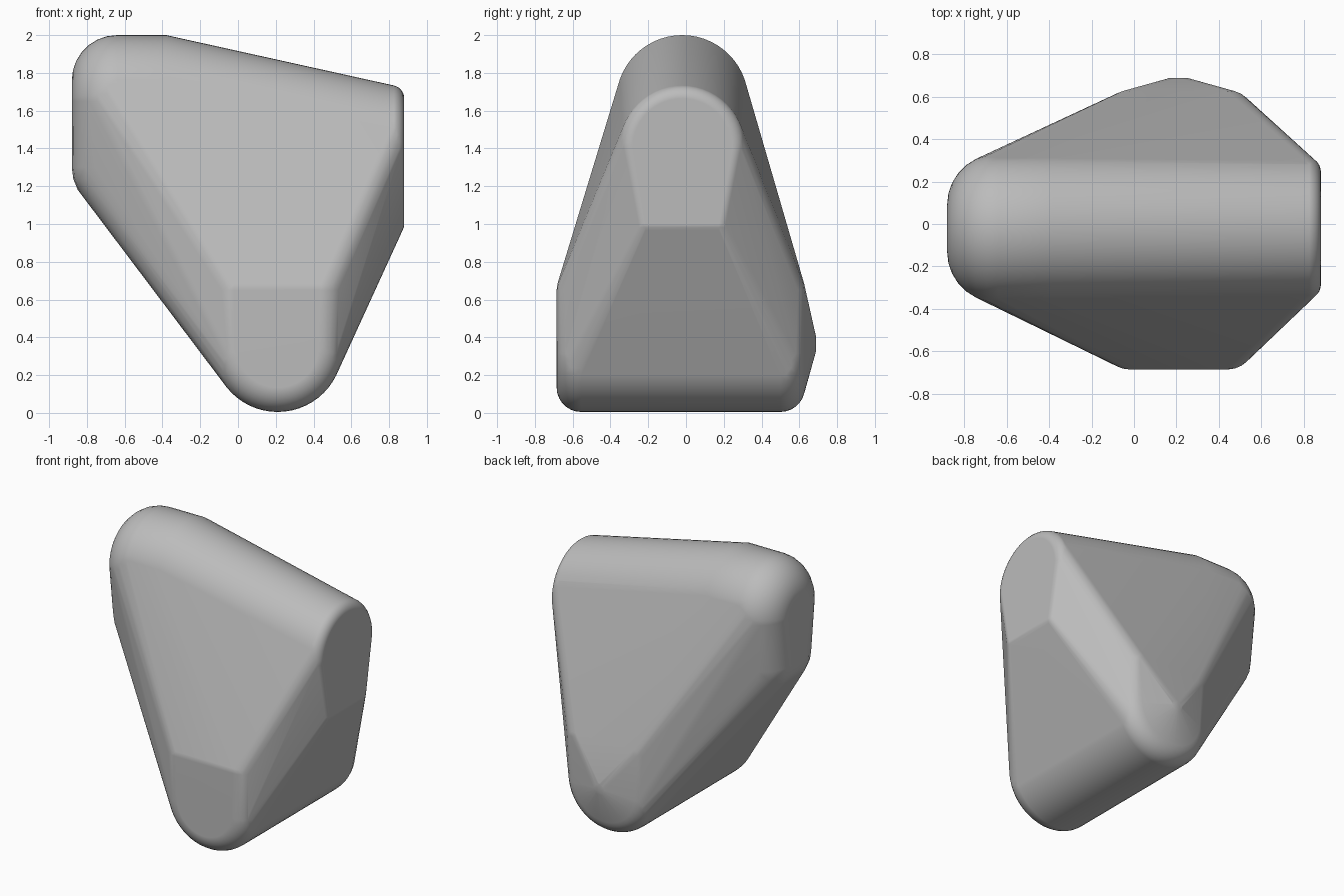
import bpy, bmesh, math
from mathutils import Vector, Matrix

cube = bpy.data.objects.get("Cube")
if cube:
    bpy.data.objects.remove(cube)

X, Y, Z = Vector((1, 0, 0)), Vector((0, 1, 0)), Vector((0, 0, 1))
MID_Y = -0.02
bm = bmesh.new()


def ball(centre, radius):
    """Rounded corner."""
    bmesh.ops.create_uvsphere(bm, u_segments=24, v_segments=12, radius=radius,
                              matrix=Matrix.Translation(centre))


def rim(centre, across, outward, radius, bevel, start, end, steps):
    """Arc in the across/Z plane with a quarter-round edge facing outward."""
    rounds = 7 if bevel else 0
    for i in range(steps + 1):
        a = math.radians(start + (end - start) * i / steps)
        spoke = across * math.cos(a) + Z * math.sin(a)
        for j in range(rounds + 1):
            t = math.pi / 2 * j / max(rounds, 1)
            reach = radius + bevel * math.cos(t)
            bm.verts.new(Vector(centre) + spoke * reach
                         + outward * bevel * math.sin(t))


# Foot: rounded trough running front to back
for y, outward in ((-0.555, -Y), (0.5, Y)):
    rim((0.21, y, 0.35), X, outward, 0.215, 0.13, 180, 360, 28)
    for x in (-0.02, 0.44):
        ball((x, y, 0.65), 0.13)

# Shallow cone on the back of the foot
rim((0.21, 0.688, 0.365), X, Y, 0.04, 0, 0, 345, 23)

# Small arched end on the left side
rim((0.81, MID_Y, 1.40), Y, X, 0.265, 0.07, 0, 180, 28)
for side in (-1, 1):
    ball((0.81, MID_Y + side * 0.195, 1.0), 0.07)

# Large domed end on the right side, with a short straight barrel
rim((-0.64, MID_Y, 1.65), Y, -X, 0.11, 0.24, 0, 180, 28)
rim((-0.38, MID_Y, 1.65), Y, X, 0.35, 0, 0, 180, 28)
for side in (-1, 1):
    ball((-0.64, MID_Y + side * 0.07, 1.3), 0.24)

# Wrap everything in one convex skin
skin = bmesh.new()
for v in bm.verts:
    skin.verts.new(v.co)
bm.free()
bmesh.ops.remove_doubles(skin, verts=skin.verts[:], dist=0.003)
hull = bmesh.ops.convex_hull(skin, input=skin.verts[:])
spare = {g for g in hull["geom_interior"] + hull["geom_unused"]
         if isinstance(g, bmesh.types.BMVert)}
bmesh.ops.delete(skin, geom=list(spare), context='VERTS')
bmesh.ops.dissolve_limit(skin, angle_limit=math.radians(0.5),
                         verts=skin.verts[:], edges=skin.edges[:])
bmesh.ops.recalc_face_normals(skin, faces=skin.faces[:])

mesh = bpy.data.meshes.new("rounded_wedge")
skin.to_mesh(mesh)
skin.free()
body = bpy.data.objects.new("rounded_wedge", mesh)
bpy.context.collection.objects.link(body)

# Plain grey
grey = bpy.data.materials.new("plain_grey")
grey.use_nodes = True
colour = (0.5, 0.5, 0.5, 1)
grey.diffuse_color = colour
grey.node_tree.nodes["Principled BSDF"].inputs["Base Color"].default_value = colour
mesh.materials.append(grey)

# Smooth shading that keeps the large faces flat
bpy.context.view_layer.objects.active = body
body.select_set(True)
bpy.ops.object.shade_smooth_by_angle(angle=math.radians(30))
weighted = body.modifiers.new("flat_face_normals", 'WEIGHTED_NORMAL')
weighted.keep_sharp = True
